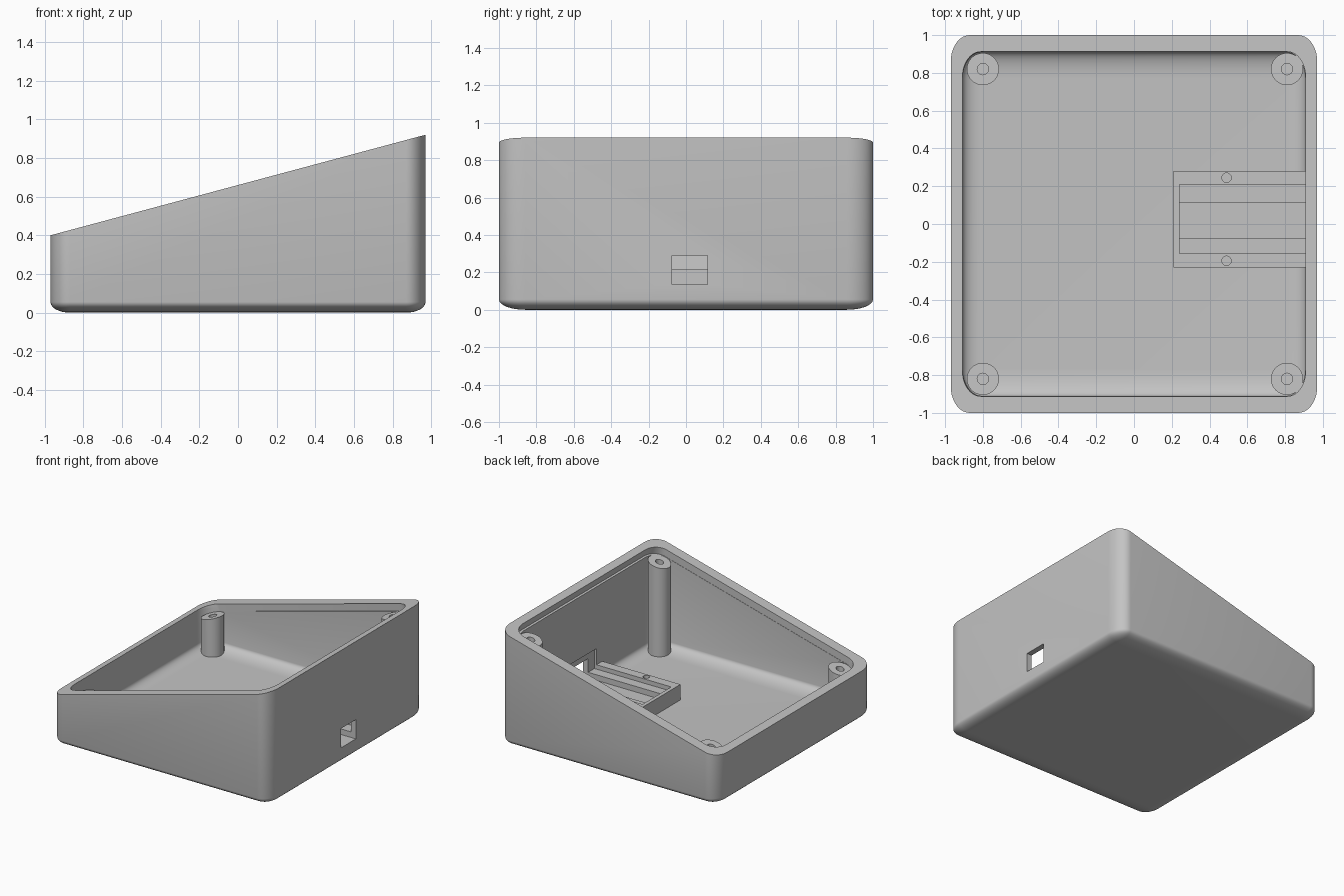
import bpy, bmesh
from math import sin, cos, pi, radians
from mathutils import Matrix

cube = bpy.data.objects.get("Cube")
if cube:
    bpy.data.objects.remove(cube, do_unlink=True)

SLOPE = 0.268          # rise of the slanted rim along x
MID = 0.66             # rim height at x = 0

grey = bpy.data.materials.new("plain_grey")
grey.use_nodes = True
grey.diffuse_color = (0.55, 0.55, 0.55, 1)
grey.node_tree.nodes["Principled BSDF"].inputs["Base Color"].default_value = (0.55, 0.55, 0.55, 1)


def rim(x):
    return MID + SLOPE * x


def make(name, bm):
    bmesh.ops.remove_doubles(bm, verts=bm.verts, dist=1e-5)
    bmesh.ops.recalc_face_normals(bm, faces=bm.faces)
    mesh = bpy.data.meshes.new(name)
    bm.to_mesh(mesh)
    bm.free()
    ob = bpy.data.objects.new(name, mesh)
    bpy.context.collection.objects.link(ob)
    mesh.materials.append(grey)
    return ob


def loft(name, rings, matrix=Matrix()):
    """Closed solid through rings of points."""
    bm = bmesh.new()
    loops = [[bm.verts.new(matrix @ Matrix.Translation(p).translation) for p in r] for r in rings]
    for a, b in zip(loops, loops[1:]):
        for i in range(len(a)):
            j = (i + 1) % len(a)
            bm.faces.new((a[i], a[j], b[j], b[i]))
    bm.faces.new(loops[0])
    bm.faces.new(loops[-1])
    return make(name, bm)


def rounded(hx, hy, rx, ry, height, shrink=1.0, steps=10):
    """Rounded rectangle ring; height is a function of x."""
    pts = []
    for q, (sx, sy) in enumerate(((1, 1), (-1, 1), (-1, -1), (1, -1))):
        for i in range(steps + 1):
            a = (q + i / steps) * pi / 2
            x = sx * (hx - rx) + rx * shrink * cos(a)
            y = sy * (hy - ry) + ry * shrink * sin(a)
            pts.append((x, y, height(x)))
    return pts


def tub(name, hx, hy, rx, ry, rz, base, top, steps=8):
    """Solid with rounded corners, a rounded bottom edge and a slanted top."""
    rings = []
    for i in range(steps + 1):
        t = pi / 2 * (1 - i / steps)
        z = base + rz * (1 - sin(t))
        rings.append(rounded(hx, hy, rx, ry, lambda x: z, max(cos(t), 0.001)))
    rings.append(rounded(hx, hy, rx, ry, top))
    return loft(name, rings)


def box(name, x, y, z):
    return loft(name, [[(x[i], y[j], h) for i, j in ((0, 0), (1, 0), (1, 1), (0, 1))] for h in z])


def circle(x, y, r, height, n=40):
    pts = [(x + r * cos(2 * pi * i / n), y + r * sin(2 * pi * i / n)) for i in range(n)]
    return [(px, py, height(px)) for px, py in pts]


def cut(target, cutter):
    mod = target.modifiers.new("cut", "BOOLEAN")
    mod.operation = "DIFFERENCE"
    mod.solver = "EXACT"
    mod.object = cutter
    bpy.context.view_layer.objects.active = target
    bpy.ops.object.modifier_apply(modifier=mod.name)


def smooth(ob):
    bpy.ops.object.select_all(action="DESELECT")
    ob.select_set(True)
    bpy.context.view_layer.objects.active = ob
    bpy.ops.object.shade_smooth_by_angle(angle=radians(30))


# Case shell, cavity and the tilted lid seat
shell = tub("case_shell", 0.97, 1.0, 0.1, 0.14, 0.055, 0, rim)
cavity = tub("cavity_cutter", 0.907, 0.91, 0.1, 0.14, 0.055, 0.09, lambda x: rim(x) + 0.2)
tilt = Matrix.Translation((0, 0, MID)) @ Matrix.Rotation(-radians(15), 4, "Y")
lid_seat = loft("lid_seat_cutter",
                [rounded(0.94, 0.912, 0.1, 0.13, lambda x, h=h: h) for h in (-0.058, 0.1)], tilt)

# Board bracket, with its pocket and the port opening through the wall
bracket = box("board_bracket", (0.21, 0.915), (-0.23, 0.28), (0.07, 0.215))
pocket = box("pocket_cutter", (0.24, 0.925), (-0.155, 0.21), (0.18, 0.345))
port = box("port_cutter", (0.24, 1.1), (-0.075, 0.115), (0.135, 0.29))
screws = [loft("screw_cutter", [circle(0.49, y, 0.025, lambda x, h=h: h, 20) for h in (0.12, 0.3)])
          for y in (-0.195, 0.245)]

for cutter in (cavity, lid_seat, pocket, port):
    cut(shell, cutter)
for cutter in (pocket, port, *screws):
    cut(bracket, cutter)
for cutter in (cavity, lid_seat, pocket, port, *screws):
    bpy.data.objects.remove(cutter, do_unlink=True)

# Corner posts with slanted tops and screw holes
posts = []
for px, side in ((-0.8, "right"), (0.81, "left")):
    for py, end in ((-0.82, "front"), (0.82, "back")):
        top = lambda x: rim(x) - 0.06
        posts.append(loft(f"{end}_{side}_post", [
            circle(px, py, 0.085, lambda x: 0.06),
            circle(px, py, 0.085, top),
            circle(px, py, 0.03, top),
            circle(px, py, 0.03, lambda x: top(x) - 0.2)]))

for ob in (shell, bracket, *posts):
    smooth(ob)
